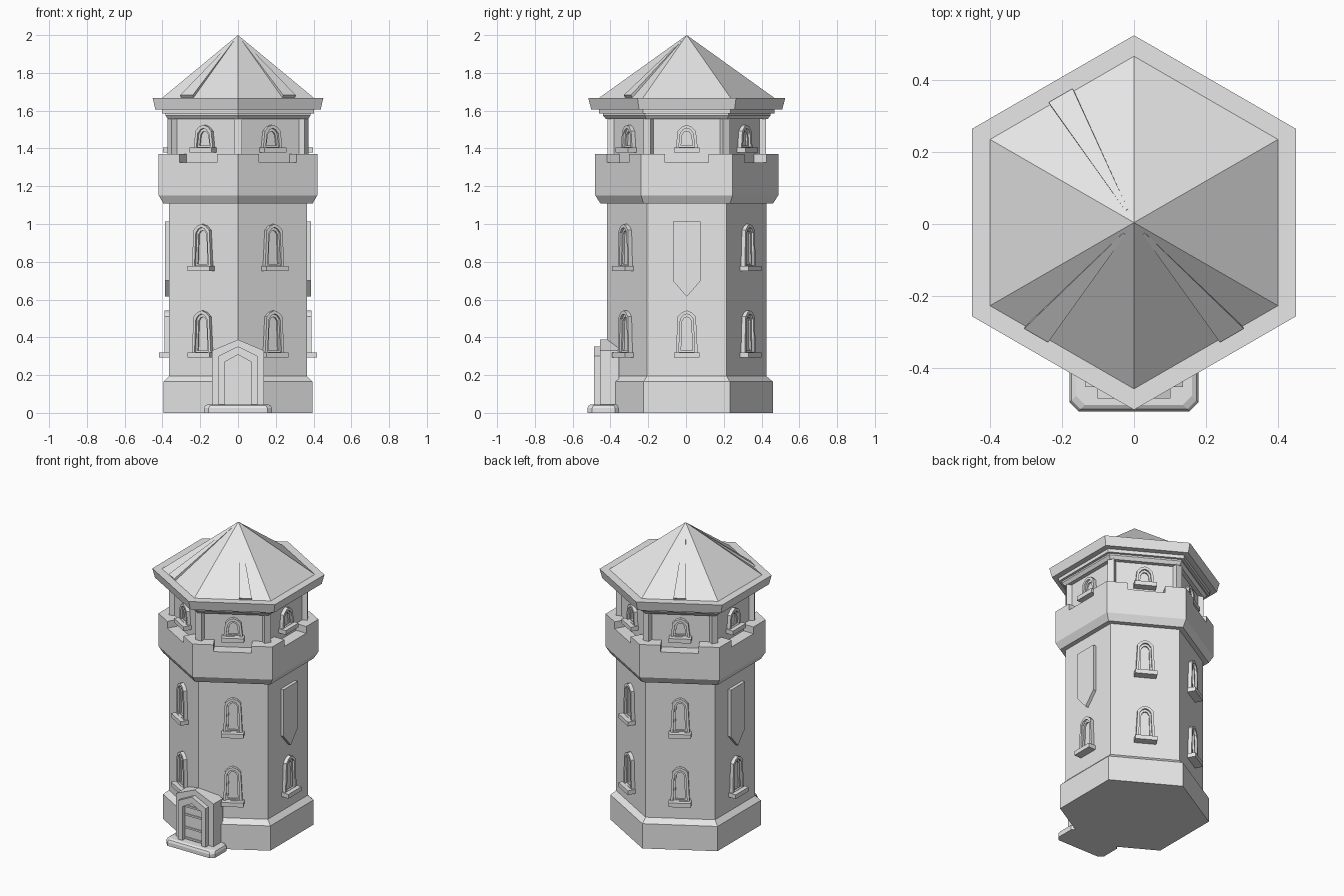
import bpy, bmesh, math
from mathutils import Vector

cube = bpy.data.objects.get("Cube")
if cube:
    bpy.data.objects.remove(cube)

stone = bpy.data.materials.new("grey stone")
stone.use_nodes = True
GREY = (0.8, 0.8, 0.8, 1)
stone.diffuse_color = GREY
stone.node_tree.nodes["Principled BSDF"].inputs["Base Color"].default_value = GREY

CENTRE = Vector((0, 0.004, 0))
FACES = [math.radians(60 * i) for i in range(6)]


def finish(name, bm):
    bmesh.ops.remove_doubles(bm, verts=bm.verts, dist=1e-5)
    bmesh.ops.recalc_face_normals(bm, faces=bm.faces)
    mesh = bpy.data.meshes.new(name)
    bm.to_mesh(mesh)
    bm.free()
    mesh.materials.append(stone)
    ob = bpy.data.objects.new(name, mesh)
    bpy.context.collection.objects.link(ob)
    return ob


def place(angle, u, d, z):
    """Point at sideways u, outward distance d and height z on a wall."""
    c, s = math.cos(angle), math.sin(angle)
    return CENTRE + Vector((d * c - u * s, d * s + u * c, z))


def hexagon(name, profile):
    """Six-sided solid from (flat-to-centre distance, height) pairs."""
    bm = bmesh.new()
    rings = []
    for apothem, z in profile:
        r = apothem / math.cos(math.pi / 6)
        rings.append([bm.verts.new(place(a + math.pi / 6, 0, r, z)) for a in FACES])
    for low, high in zip(rings, rings[1:]):
        for i in range(6):
            j = (i + 1) % 6
            bm.faces.new((low[i], low[j], high[j], high[i]))
    bm.faces.new(rings[0])
    if profile[-1][0] > 0.01:
        bm.faces.new(rings[-1])
    return finish(name, bm)


def prism(name, outline, angle, d0, d1):
    """Outline of (u, z) on a wall, thickened from d0 to d1."""
    bm = bmesh.new()
    back, front = [[bm.verts.new(place(angle, u, d, z)) for u, z in outline] for d in (d0, d1)]
    bm.faces.new(back)
    bm.faces.new(front)
    n = len(outline)
    for i in range(n):
        j = (i + 1) % n
        bm.faces.new((back[i], back[j], front[j], front[i]))
    return finish(name, bm)


def frame(name, outer, inner, angle, d0, d1):
    """Hollow surround between two outlines of equal length."""
    bm = bmesh.new()
    loops = [[bm.verts.new(place(angle, u, d, z)) for u, z in o]
             for o, d in ((outer, d0), (outer, d1), (inner, d1), (inner, d0))]
    n = len(outer)
    for k in range(4):
        a, b = loops[k], loops[(k + 1) % 4]
        for i in range(n):
            j = (i + 1) % n
            bm.faces.new((a[i], a[j], b[j], b[i]))
    return finish(name, bm)


def gable(bottom, top, z0, shoulder, peak):
    """Pointed opening outline, given half widths and heights."""
    return [(-bottom, z0), (bottom, z0), (top, shoulder),
            (top * 0.55, (shoulder + peak) / 2 + 0.006), (0, peak),
            (-top * 0.55, (shoulder + peak) / 2 + 0.006), (-top, shoulder)]


def box(u, z0, z1):
    return [(-u, z0), (u, z0), (u, z1), (-u, z1)]


def window(name, angle, wall, z, height):
    """Sill, outer surround and thinner inner surround."""
    peak = z + height
    low = z + 0.025
    outer = gable(0.058, 0.048, low, peak - 0.033, peak)
    middle = gable(0.042, 0.034, low + 0.005, peak - 0.045, peak - 0.018)
    inner = gable(0.030, 0.024, low + 0.012, peak - 0.055, peak - 0.034)
    prism(name + "_sill", box(0.068, z, low + 0.003), angle, wall - 0.01, wall + 0.052)
    frame(name + "_surround", outer, middle, angle, wall - 0.01, wall + 0.023)
    frame(name + "_inner_frame", middle, inner, angle, wall - 0.01, wall + 0.010)


# Main masses
WALL, ROOM, PARAPET = 0.365, 0.345, 0.42
hexagon("tower_shaft", [(0.395, 0), (0.395, 0.165), (WALL, 0.195), (WALL, 1.11)])
hexagon("balcony", [(0.395, 1.108), (PARAPET, 1.152), (PARAPET, 1.325)])
hexagon("lookout_room", [(ROOM, 1.31), (ROOM, 1.57)])
hexagon("eave_moulding", [(0.37, 1.555), (0.385, 1.575), (0.385, 1.585), (0.402, 1.585), (0.402, 1.615)])
hexagon("eave_slab", [(0.438, 1.607), (0.452, 1.668)])
hexagon("roof", [(0.405, 1.665), (0.0, 2.0)])

# Corner merlons and lookout posts
for i, a in enumerate(FACES):
    corner = a + math.pi / 6
    half = PARAPET * math.tan(math.pi / 6)
    inner_half = ROOM * math.tan(math.pi / 6)
    nxt = a + math.pi / 3
    plan = [(a, 0.115, PARAPET), (a, half, PARAPET), (nxt, -0.115, PARAPET),
            (nxt, -0.115, ROOM), (a, inner_half, ROOM), (a, 0.115, ROOM)]
    bm = bmesh.new()
    low, high = [[bm.verts.new(place(*p, z)) for p in plan] for z in (1.32, 1.37)]
    bm.faces.new(low)
    bm.faces.new(high)
    for k in range(6):
        j = (k + 1) % 6
        bm.faces.new((low[k], low[j], high[j], high[k]))
    finish(f"merlon_{i}", bm)
    prism(f"lookout_post_{i}", box(0.021, 1.36, 1.57), corner, 0.37, 0.42)

# Windows on every wall, with hanging shields on the two sides
for i, a in enumerate(FACES):
    window(f"lower_window_{i}", a, WALL, 0.292, 0.25)
    window(f"lookout_window_{i}", a, ROOM, 1.378, 0.147)
    if i % 3:
        window(f"upper_window_{i}", a, WALL, 0.75, 0.25)
    else:
        prism(f"wall_shield_{i}", [(-0.074, 1.012), (-0.074, 0.70), (0, 0.615),
                                   (0.074, 0.70), (0.074, 1.012)], a, WALL - 0.01, WALL + 0.021)

# Tapered roof battens
for i, (deg, shift) in enumerate(((-60, 0.08), (-120, -0.08), (120, 0))):
    a = math.radians(deg)
    bm = bmesh.new()

    def batten_ring(t, lift):
        d, z = 0.405 * t, 2.0 - 0.335 * t
        return [bm.verts.new(place(a, (shift + s * 0.039) * t, d + 0.63 * h, z + 0.77 * h))
                for s, h in ((-1, -0.01), (1, -0.01), (1, lift), (-1, lift))]
    tip, foot = batten_ring(0.1, 0.001), batten_ring(0.985, 0.016)
    bm.faces.new(tip)
    bm.faces.new(foot)
    for k in range(4):
        j = (k + 1) % 4
        bm.faces.new((tip[k], tip[j], foot[j], foot[k]))
    finish(f"roof_batten_{i}", bm)

# Doorway at the front corner
FRONT = -math.pi / 2
house = [(-0.137, 0.02), (0.137, 0.02), (0.137, 0.33), (0, 0.388), (-0.137, 0.33)]
arch = [(-0.102, 0.03), (0.102, 0.03), (0.102, 0.302), (0, 0.352), (-0.102, 0.302)]
opening = [(-0.07, 0.04), (0.07, 0.04), (0.07, 0.27), (0, 0.308), (-0.07, 0.27)]
prism("door_porch", house, FRONT, 0.36, 0.459)
frame("door_surround", arch, opening, FRONT, 0.45, 0.49)
prism("door_panel", opening, FRONT, 0.45, 0.462)
for i, z in enumerate((0.05, 0.12, 0.206, 0.262)):
    prism(f"door_rail_{i}", box(0.066, z, z + 0.012), FRONT, 0.46, 0.469)

# Doorstep with cut corners and a rounded top edge
bm = bmesh.new()
levels = []
for z, inset in ((0, 0), (0.025, 0), (0.038, 0.006), (0.045, 0.018)):
    x, y0, y1, c = 0.18 - inset, 0.526 - inset, 0.355 + inset, 0.025
    plan = [(-x, y1 + c), (-x, y0 - c), (c - x, y0), (x - c, y0),
            (x, y0 - c), (x, y1 + c), (x - c, y1), (c - x, y1)]
    levels.append([bm.verts.new(place(FRONT, u, d, z)) for u, d in plan])
bm.faces.new(levels[0])
bm.faces.new(levels[-1])
for low, high in zip(levels, levels[1:]):
    for i in range(8):
        j = (i + 1) % 8
        bm.faces.new((low[i], low[j], high[j], high[i]))
finish("doorstep", bm)
